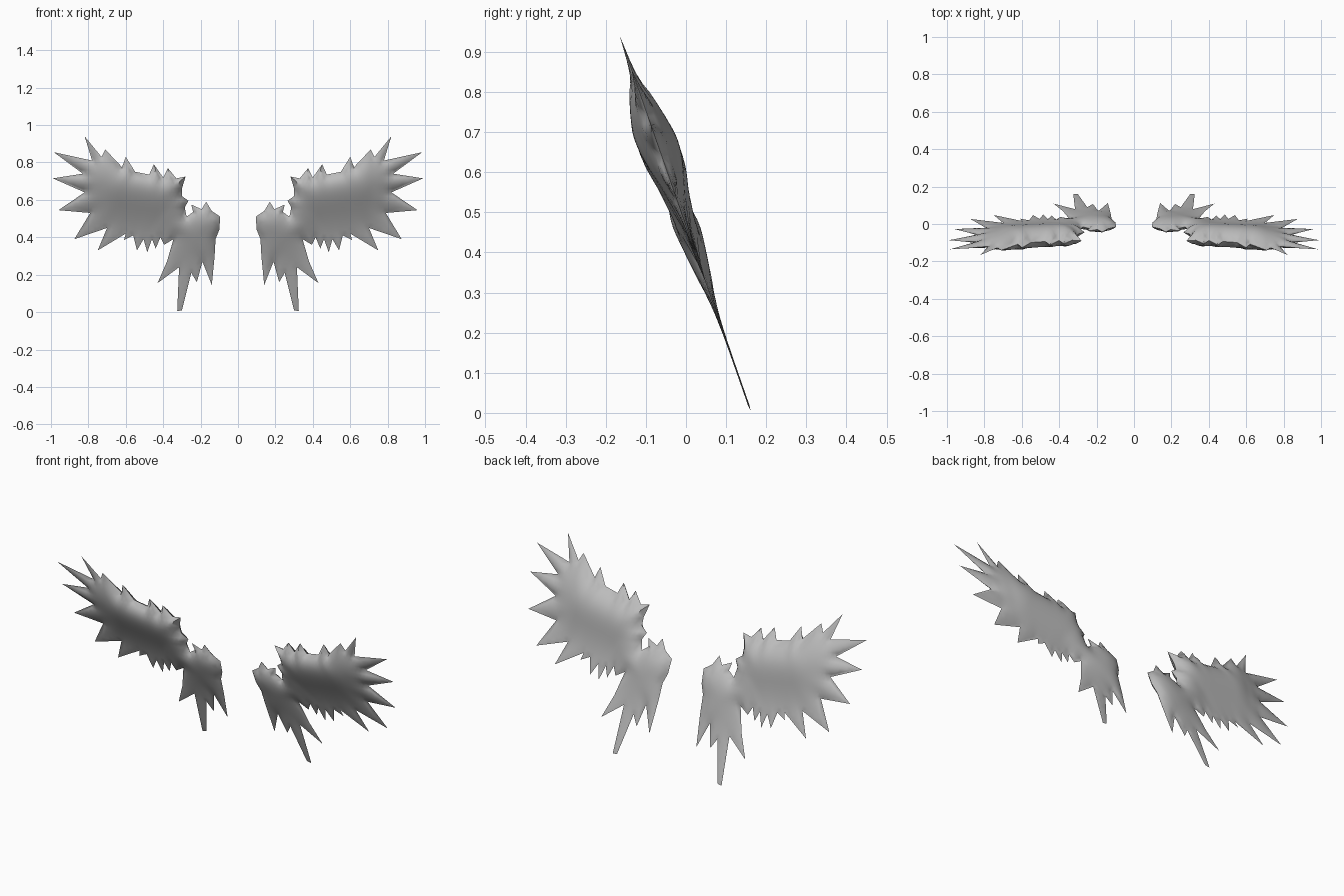
import bpy, bmesh, math
from mathutils import Vector
from mathutils.geometry import delaunay_2d_cdt, intersect_point_line

cube = bpy.data.objects.get("Cube")
if cube:
    bpy.data.objects.remove(cube, do_unlink=True)

grey = bpy.data.materials.new("feather grey")
grey.use_nodes = True
colour = (0.5, 0.5, 0.5, 1)
grey.diffuse_color = colour
grey.node_tree.nodes["Principled BSDF"].inputs["Base Color"].default_value = colour

# Wing silhouette, as alternating feather tips and notches
shoulder = [(.1, .44), (.095, .51), (.14, .54), (.17, .59), (.195, .55),
            (.25, .575), (.24, .535), (.275, .51)]
leading_edge = [(.285, .56), (.265, .595), (.3, .62), (.3, .66), (.28, .725), (.33, .715),
                (.375, .77), (.4, .72), (.45, .79), (.475, .735), (.55, .75),
                (.6, .83), (.62, .775), (.71, .87), (.73, .83)]
flight_feathers = [(.82, .94), (.78, .81), (.985, .855), (.83, .74), (.99, .715),
                   (.82, .64), (.96, .545), (.79, .53), (.875, .39), (.7, .45), (.75, .33)]
trailing_feathers = [(.6, .42), (.61, .385), (.56, .41), (.54, .33), (.505, .39),
                     (.485, .32), (.46, .39), (.44, .34), (.415, .4), (.395, .36), (.345, .39)]
lower_feathers = [(.38, .27), (.43, .155), (.315, .24), (.325, .005), (.3, .01),
                  (.25, .21), (.22, .16), (.19, .27), (.14, .145), (.125, .3), (.12, .39)]
outline = [Vector(p) for p in shoulder + leading_edge + flight_feathers
           + trailing_feathers + lower_feathers]

# Arm bones that carry the thickness
arm = [Vector(p) for p in [(.14, .46), (.27, .53), (.35, .66), (.62, .7), (.78, .7)]]
girth = [.034, .036, .055, .055, .03]


def segment_distance(p, a, b):
    t = max(0, min(1, intersect_point_line(p, a, b)[1]))
    return (p - a.lerp(b, t)).length, t


def edge_distance(p):
    return min(segment_distance(p, outline[i - 1], outline[i])[0] for i in range(len(outline)))


def inside(p):
    hit = False
    for i, b in enumerate(outline):
        a = outline[i - 1]
        if (a.y > p.y) != (b.y > p.y) and p.x < a.x + (p.y - a.y) * (b.x - a.x) / (b.y - a.y):
            hit = not hit
    return hit


def half_thickness(p):
    best = 0
    for i in range(len(arm) - 1):
        d, t = segment_distance(p, arm[i], arm[i + 1])
        g = girth[i] + (girth[i + 1] - girth[i]) * t
        best = max(best, g * math.exp(-(d / .17) ** 2))
    return .002 + best * (1 - math.exp(-edge_distance(p) / .03))


def lean(z):
    return .163 - .349 * z


def build_wing(name, side):
    # Fill the silhouette with a fine triangulation
    step = .02
    points = list(outline)
    for i in range(int(1 / step)):
        for j in range(int(1 / step)):
            p = Vector(((i + (j % 2) / 2) * step, j * step))
            if inside(p) and edge_distance(p) > step * .35:
                points.append(p)
    n = len(outline)
    rim = [(i, (i + 1) % n) for i in range(n)]
    verts, _, faces, *_ = delaunay_2d_cdt(points, rim, [list(range(n))], 1, 1e-5)

    # Front and back skins meet along the rim
    bm = bmesh.new()
    skins = []
    for sign in (-1, 1):
        skin = []
        for k, p in enumerate(verts):
            if sign == 1 and edge_distance(p) < 1e-4:
                skin.append(skins[0][k])
                continue
            h = 0 if edge_distance(p) < 1e-4 else half_thickness(p)
            skin.append(bm.verts.new((side * p.x, lean(p.y) + sign * h, p.y)))
        skins.append(skin)
        for f in faces:
            corners = [skin[k] for k in f]
            if not bm.faces.get(corners):
                bm.faces.new(corners)
    bmesh.ops.recalc_face_normals(bm, faces=bm.faces)
    mesh = bpy.data.meshes.new(name)
    bm.to_mesh(mesh)
    bm.free()
    mesh.materials.append(grey)
    wing = bpy.data.objects.new(name, mesh)
    bpy.context.collection.objects.link(wing)
    bpy.ops.object.select_all(action='DESELECT')
    wing.select_set(True)
    bpy.context.view_layer.objects.active = wing
    bpy.ops.object.shade_smooth_by_angle(angle=math.radians(60))


build_wing("left_wing", 1)
build_wing("right_wing", -1)
